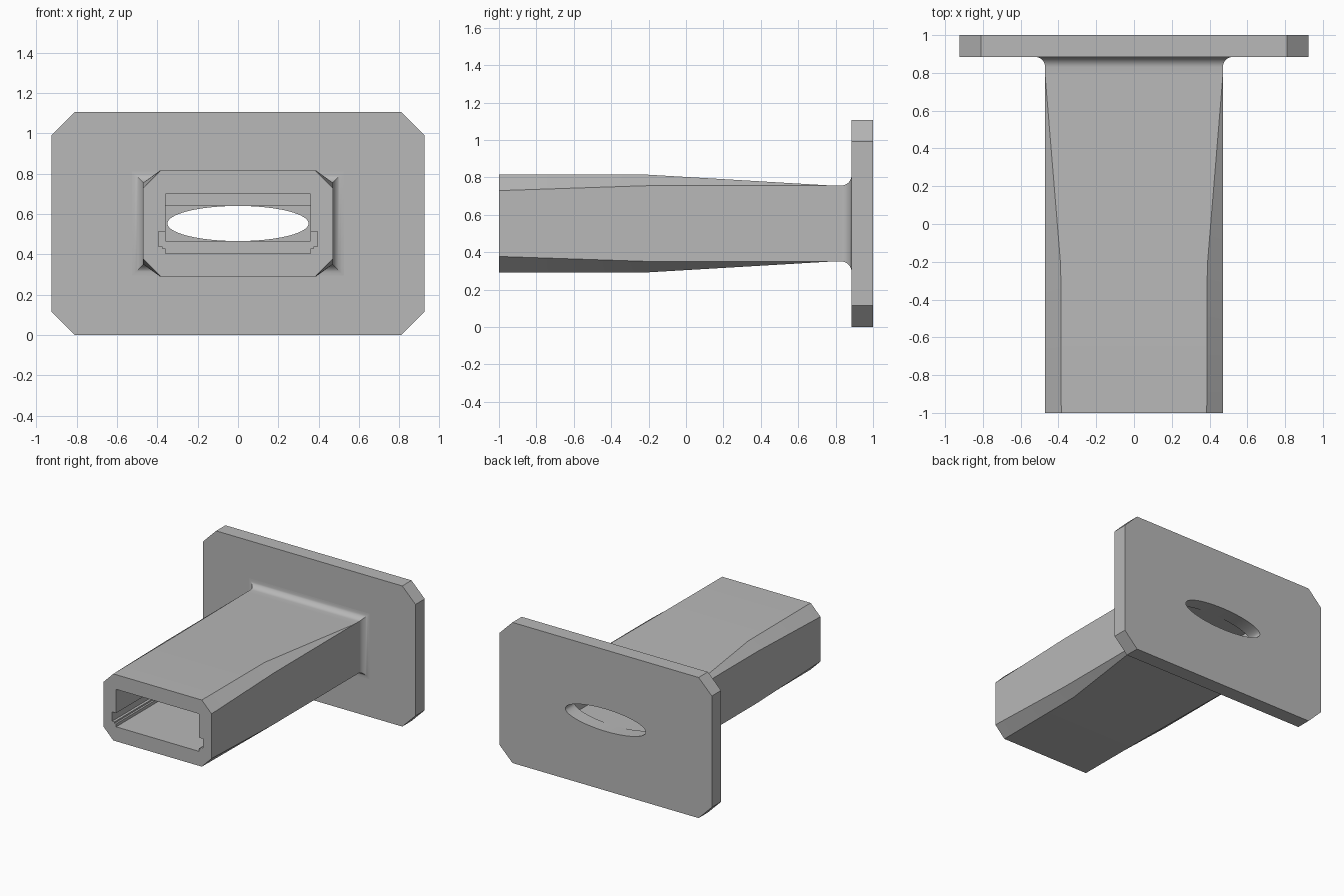
import bpy, bmesh, math

if "Cube" in bpy.data.objects:
    bpy.data.objects.remove(bpy.data.objects["Cube"], do_unlink=True)

MID = 0.553        # height of the centre line
PLATE_Y = 0.885    # front face of the flange
FILLET = 0.055

grey = bpy.data.materials.new("plain grey")
grey.use_nodes = True
grey.diffuse_color = (0.48, 0.48, 0.48, 1)
grey.node_tree.nodes["Principled BSDF"].inputs["Base Color"].default_value = (0.48, 0.48, 0.48, 1)


def loft(name, sections):
    """Solid skinned through (y, [(x, z), ...]) sections."""
    bm = bmesh.new()
    rings = [[bm.verts.new((x, y, z + MID)) for x, z in pts] for y, pts in sections]
    count = len(rings[0])
    for a, b in zip(rings, rings[1:]):
        for i in range(count):
            j = (i + 1) % count
            bm.faces.new((a[i], a[j], b[j], b[i]))
    bm.faces.new(rings[0])
    bm.faces.new(rings[-1])
    bmesh.ops.remove_doubles(bm, verts=bm.verts, dist=1e-5)
    bmesh.ops.recalc_face_normals(bm, faces=bm.faces)
    mesh = bpy.data.meshes.new(name)
    bm.to_mesh(mesh)
    bm.free()
    mesh.materials.append(grey)
    obj = bpy.data.objects.new(name, mesh)
    bpy.context.collection.objects.link(obj)
    return obj


def octagon(hx, hz, cx=0.0, cz=0.0):
    """Rectangle of half sizes hx, hz with corners cut by cx, cz."""
    quarter = [(hx, hz - cz), (hx - cx, hz)]
    left = [(-x, z) for x, z in reversed(quarter)]
    top = quarter + left
    return top + [(x, -z) for x, z in reversed(top)]


def prism(name, pts, y0, y1):
    return loft(name, [(y0, pts), (y1, pts)])


def cut(target, cutter):
    cutter.hide_render = True
    mod = target.modifiers.new("opening", "BOOLEAN")
    mod.operation = "DIFFERENCE"
    mod.solver = "EXACT"
    mod.object = cutter
    bpy.context.view_layer.objects.active = target
    bpy.ops.object.modifier_apply(modifier=mod.name)
    bpy.data.objects.remove(cutter, do_unlink=True)


def smooth(obj, angle):
    bpy.ops.object.select_all(action="DESELECT")
    obj.select_set(True)
    bpy.context.view_layer.objects.active = obj
    bpy.ops.object.shade_smooth_by_angle(angle=math.radians(angle))


# Tapered sleeve: chamfers fade out towards the flange, then a fillet flares it
sections = [(-1.0, octagon(0.47, 0.262, 0.085, 0.086)),
            (-0.22, octagon(0.47, 0.262, 0.082, 0.06)),
            (0.78, octagon(0.47, 0.203))]
for step in range(9):
    t = math.radians(90 * step / 8)
    flare = FILLET * (1 - math.cos(t))
    y = PLATE_Y - FILLET + FILLET * math.sin(t)
    sections.append((y, octagon(0.47 + flare, 0.203 + flare)))
sleeve = loft("sleeve", sections)

# Front socket with a stepped groove low on each side
side = [(0.36, -0.148), (0.36, -0.125), (0.375, -0.125), (0.375, -0.113),
        (0.395, -0.113), (0.395, -0.04), (0.36, -0.04), (0.36, 0.147)]
socket = side + [(-x, z) for x, z in reversed(side)]
cut(sleeve, prism("socket_cutter", socket, -1.1, -0.25))

# Narrower passage behind the socket
passage = [(0.36, -0.088), (0.36, 0.088), (-0.36, 0.088), (-0.36, -0.088)]
cut(sleeve, prism("passage_cutter", passage, -0.3, 1.1))
smooth(sleeve, 25)

# Flange plate with clipped corners and an oval opening
flange = prism("flange_plate", octagon(0.925, MID, 0.115, 0.115), PLATE_Y, 1.0)
turns = [math.tau * i / 96 for i in range(96)]
oval = [(0.35 * math.cos(a), 0.087 * math.sin(a)) for a in turns]
cut(flange, prism("oval_cutter", oval, 0.8, 1.1))
smooth(flange, 30)
